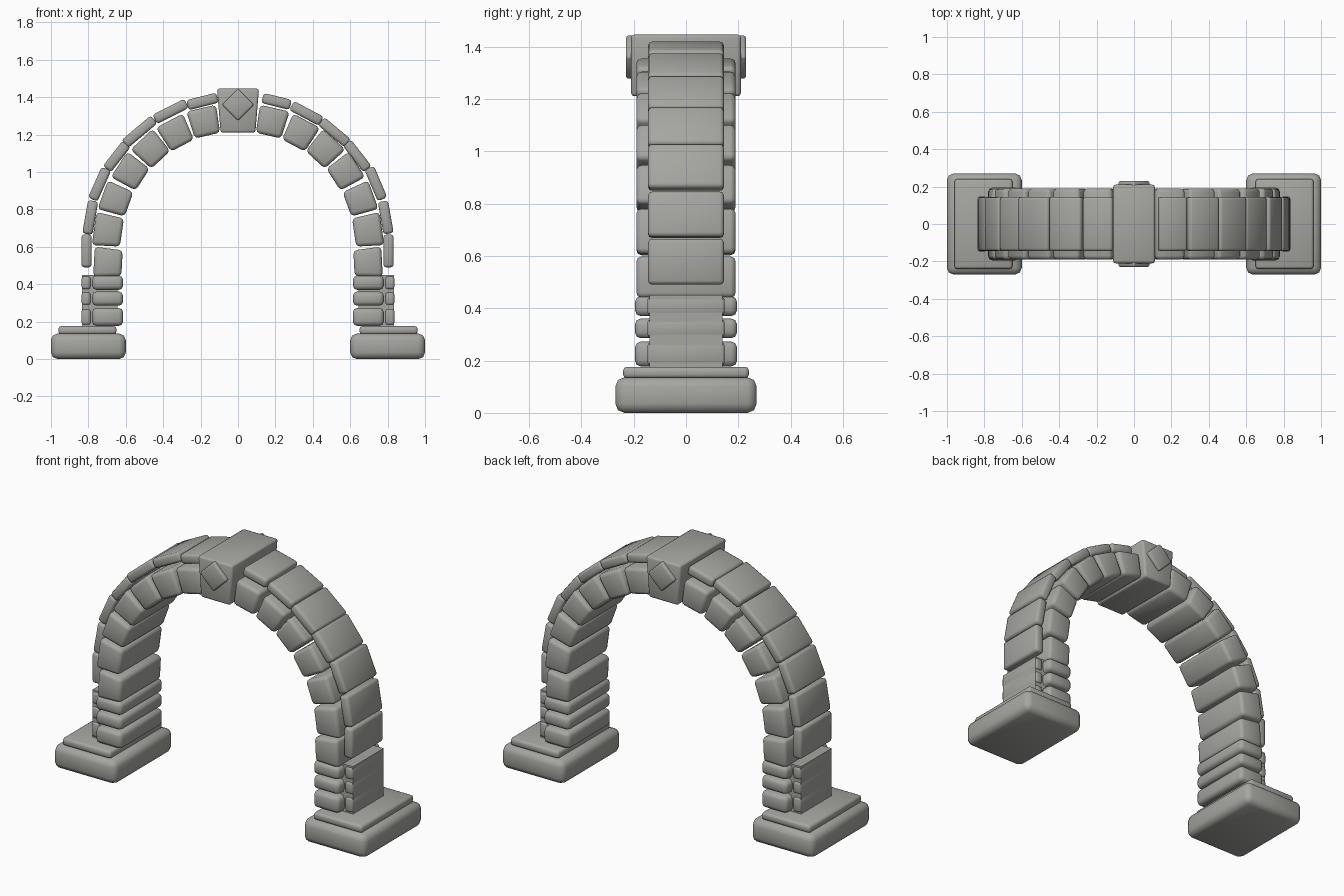
import bpy, bmesh, math
from mathutils import Matrix

if "Cube" in bpy.data.objects:
    bpy.data.objects.remove(bpy.data.objects["Cube"])

stone = bpy.data.materials.new("grey stone")
stone.diffuse_color = (0.38, 0.38, 0.355, 1)
stone.use_nodes = True
stone.node_tree.nodes["Principled BSDF"].inputs["Base Color"].default_value = stone.diffuse_color


def block(name, center, size, tilt=0.0, taper=(1.0, 1.0), bevel=0.02, segments=2):
    """Rounded stone. Tilt turns it about y; taper scales x at (bottom, top)."""
    bm = bmesh.new()
    bmesh.ops.create_cube(bm, size=1)
    for v in bm.verts:
        k = taper[1] if v.co.z > 0 else taper[0]
        v.co.x *= size[0] * k
        v.co.y *= size[1]
        v.co.z *= size[2]
    if bevel:
        bmesh.ops.bevel(bm, geom=bm.edges[:], offset=bevel, segments=segments,
                        profile=0.5, affect='EDGES')
    bm.transform(Matrix.Translation(center) @ Matrix.Rotation(math.radians(tilt), 4, 'Y'))
    bmesh.ops.recalc_face_normals(bm, faces=bm.faces[:])
    for f in bm.faces:
        f.smooth = bevel > 0
    mesh = bpy.data.meshes.new(name)
    bm.to_mesh(mesh)
    bm.free()
    mesh.materials.append(stone)
    obj = bpy.data.objects.new(name, mesh)
    bpy.context.collection.objects.link(obj)
    return obj


# Arch stones on the right half: x, z, tilt from vertical, length along the arch
inner_ring = [(0.695, 0.516, 87, 0.150), (0.695, 0.687, 82, 0.165),
              (0.653, 0.853, 70, 0.150), (0.573, 1.000, 57, 0.150),
              (0.464, 1.120, 43, 0.150), (0.332, 1.208, 28, 0.150),
              (0.180, 1.268, 13, 0.150)]
outer_right = [(0.805, 0.578, 90, 0.175), (0.790, 0.757, 80, 0.175),
               (0.737, 0.938, 67, 0.182), (0.637, 1.086, 52, 0.180),
               (0.516, 1.212, 40, 0.185), (0.366, 1.313, 28, 0.180),
               (0.206, 1.377, 14, 0.155)]
outer_left = [(0.810, 0.578, 90, 0.175), (0.790, 0.757, 80, 0.180),
              (0.740, 0.935, 66, 0.180), (0.648, 1.083, 52, 0.170),
              (0.527, 1.215, 40, 0.205), (0.360, 1.324, 27, 0.190),
              (0.190, 1.377, 14, 0.165)]

for side, s, outer_ring in (("left", -1, outer_left), ("right", 1, outer_right)):
    # Stepped foot
    block(f"{side}_base", (s * 0.8, 0, 0.068), (0.4, 0.54, 0.136), bevel=0.035)
    block(f"{side}_base_step", (s * 0.805, 0, 0.154), (0.31, 0.48, 0.044), bevel=0.014)

    # Pier: three courses, with a plain backing core and small outer stones
    block(f"{side}_pier_core", (s * 0.74, 0, 0.313), (0.19, 0.28, 0.274), bevel=0)
    for i, (z, h) in enumerate(((0.225, 0.095), (0.323, 0.075), (0.408, 0.076))):
        block(f"{side}_pier_stone_{i+1}", (s * 0.697, 0, z), (0.165, 0.39, h), bevel=0.022)
        block(f"{side}_pier_outer_stone_{i+1}", (s * 0.812, 0, z), (0.048, 0.296, h * 0.9),
              bevel=0.012)

    # Inner ring of wedge stones
    for i, (x, z, a, l) in enumerate(inner_ring):
        block(f"{side}_inner_arch_stone_{i+1}", (s * x, 0, z), (l, 0.38, 0.150),
              s * a, (0.92, 1.08), 0.02)

    # Outer ring of thin capping stones
    for i, (x, z, a, l) in enumerate(outer_ring):
        block(f"{side}_outer_arch_stone_{i+1}", (s * x, 0, z), (l, 0.29, 0.055),
              s * a, bevel=0.015)

# Keystone with a diamond boss on both faces
block("keystone", (0, 0, 1.328), (0.204, 0.42, 0.235), taper=(0.91, 1.1), bevel=0.012)
for name, y in (("front_diamond", -0.2), ("back_diamond", 0.2)):
    block(name, (0, y, 1.36), (0.122, 0.06, 0.122), 45, bevel=0.01)
